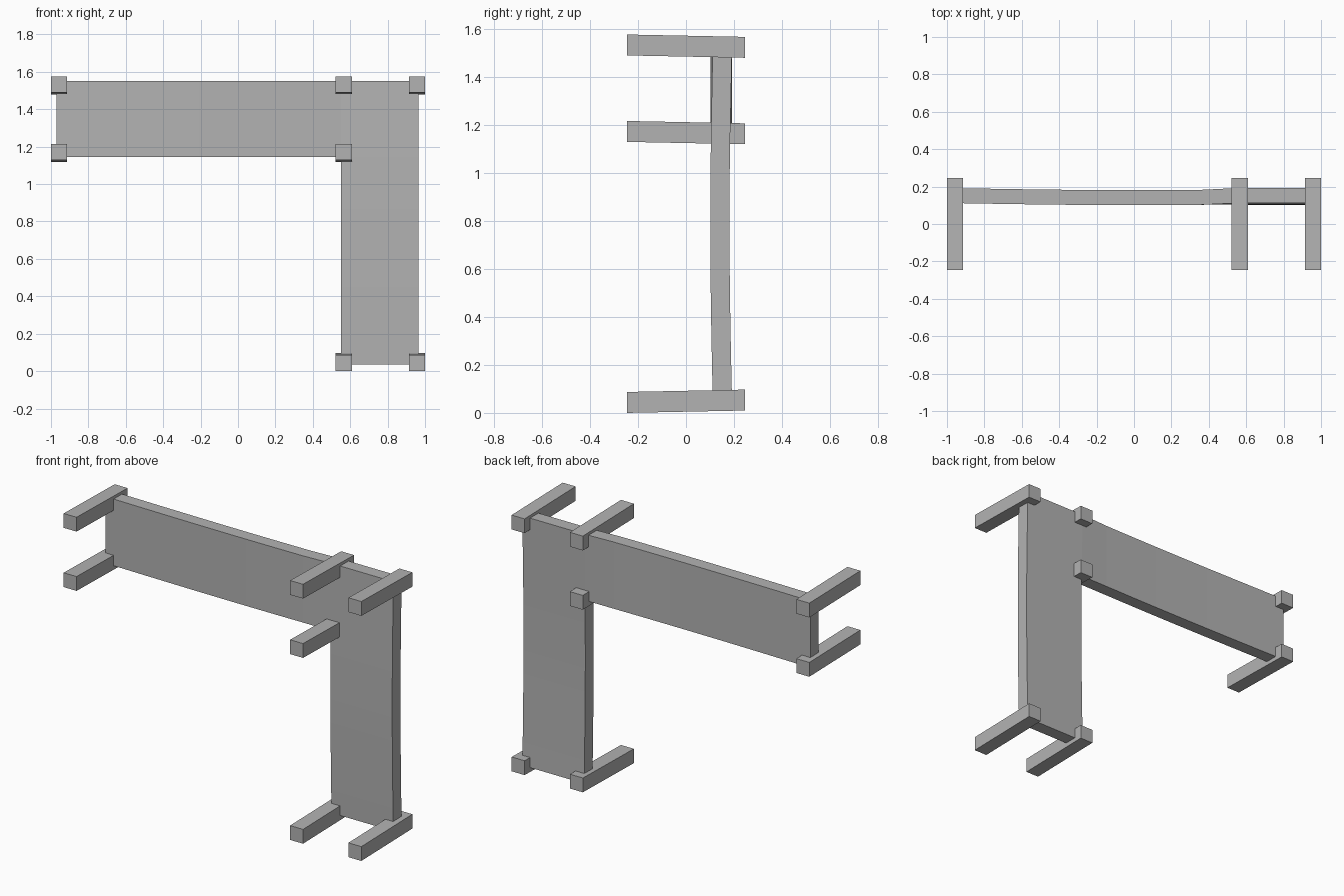
import bpy
import bmesh
import math

cube = bpy.data.objects.get("Cube")
if cube:
    bpy.data.objects.remove(cube, do_unlink=True)

grey = bpy.data.materials.new("plain grey")
grey.use_nodes = True
COLOR = (0.45, 0.45, 0.45, 1.0)
grey.diffuse_color = COLOR
grey.node_tree.nodes["Principled BSDF"].inputs["Base Color"].default_value = COLOR


def add_object(name, bm):
    bmesh.ops.recalc_face_normals(bm, faces=bm.faces)
    mesh = bpy.data.meshes.new(name)
    bm.to_mesh(mesh)
    bm.free()
    mesh.materials.append(grey)
    obj = bpy.data.objects.new(name, mesh)
    bpy.context.collection.objects.link(obj)
    return obj


# Slightly tilted square bars running front to back
BAR = 0.087
HALF_LENGTH = 0.245


def bar(name, x, z, tilt):
    bm = bmesh.new()
    bmesh.ops.create_cube(bm, size=1)
    for v in bm.verts:
        v.co.y *= 2 * HALF_LENGTH
        v.co.x = x + v.co.x * BAR
        v.co.z = z + v.co.z * BAR + tilt * v.co.y
    add_object(name, bm)


RIGHT, INNER, LEFT = -0.9565, 0.565, 0.9565
for side, x in (("right", RIGHT), ("inner", INNER), ("left", LEFT)):
    bar(f"top_bar_{side}", x, 1.527, -0.02)
for side, x in (("right", RIGHT), ("inner", INNER)):
    bar(f"middle_bar_{side}", x, 1.167, -0.02)
for side, x in (("inner", INNER), ("left", LEFT)):
    bar(f"bottom_bar_{side}", x, 0.0485, 0.02)

# L-shaped panel: a long arm and a leg, each bowed gently forward
X0, X1, X2 = -0.97, 0.55, 0.965
Z0, Z1, Z2 = 0.035, 1.145, 1.55
FRONT, THICK, BOW, STEPS = 0.112, 0.08, 0.011, 8

bm = bmesh.new()
grid = {}


def bow(t):
    return BOW * math.sin(math.pi * min(max(t, 0), 1))


def vert(x, z):
    key = (round(x, 4), round(z, 4))
    if key not in grid:
        y = FRONT - bow((x - X0) / (X2 - X0)) * (x < X1) - bow((z - Z0) / (Z2 - Z0)) * (x >= X1)
        grid[key] = bm.verts.new((x, y, z))
    return grid[key]


def cell(xa, xb, za, zb):
    bm.faces.new([vert(xa, za), vert(xb, za), vert(xb, zb), vert(xa, zb)])


for i in range(STEPS):
    a, b = i / STEPS, (i + 1) / STEPS
    cell(X0 + (X1 - X0) * a, X0 + (X1 - X0) * b, Z1, Z2)
    cell(X1, X2, Z0 + (Z1 - Z0) * a, Z0 + (Z1 - Z0) * b)
cell(X1, X2, Z1, Z2)

result = bmesh.ops.extrude_face_region(bm, geom=bm.faces[:], use_keep_orig=True)
for v in result["geom"]:
    if isinstance(v, bmesh.types.BMVert):
        v.co.y += THICK
panel = add_object("corner_panel", bm)
